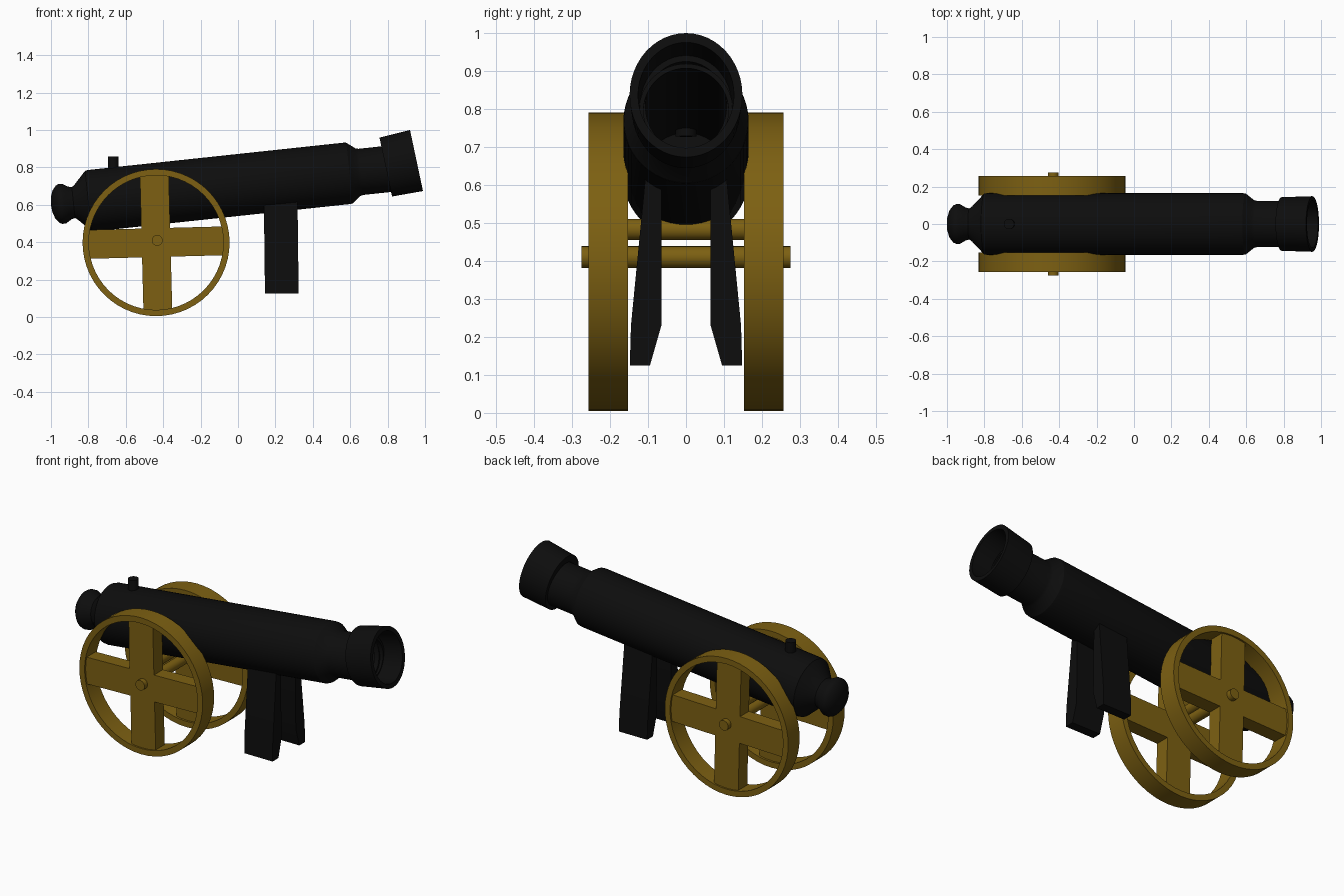
import bpy, bmesh, math
from mathutils import Matrix, Vector

if "Cube" in bpy.data.objects:
    bpy.data.objects.remove(bpy.data.objects["Cube"])


def material(name, color):
    m = bpy.data.materials.new(name)
    m.diffuse_color = (*color, 1)
    m.use_nodes = True
    m.node_tree.nodes["Principled BSDF"].inputs["Base Color"].default_value = m.diffuse_color
    return m


BLACK = material("black iron", (0.004, 0.004, 0.004))
WOOD = material("brown wood", (0.205, 0.118, 0.006))


def finish(bm, name, mat, matrix=Matrix()):
    bmesh.ops.remove_doubles(bm, verts=bm.verts, dist=1e-5)
    bmesh.ops.transform(bm, matrix=matrix, verts=bm.verts)
    bmesh.ops.recalc_face_normals(bm, faces=bm.faces)
    mesh = bpy.data.meshes.new(name)
    bm.to_mesh(mesh)
    bm.free()
    mesh.materials.append(mat)
    ob = bpy.data.objects.new(name, mesh)
    bpy.context.collection.objects.link(ob)
    bpy.ops.object.select_all(action='DESELECT')
    bpy.context.view_layer.objects.active = ob
    ob.select_set(True)
    bpy.ops.object.shade_smooth_by_angle(angle=math.radians(30))
    return ob


def lathe(name, profile, mat, matrix, closed=False, steps=48):
    """Spin (distance, radius) points around the local x axis."""
    bm = bmesh.new()
    vs = [bm.verts.new((s, 0, r)) for s, r in profile]
    edges = [bm.edges.new(p) for p in zip(vs, vs[1:])]
    if closed:
        edges.append(bm.edges.new((vs[-1], vs[0])))
    bmesh.ops.spin(bm, geom=vs + edges, cent=(0, 0, 0), axis=(1, 0, 0),
                   angle=math.tau, steps=steps, use_duplicate=False)
    return finish(bm, name, mat, matrix)


def prism(name, outline, offset, mat):
    """Extrude a flat outline of 3D points along an offset."""
    bm = bmesh.new()
    face = bm.faces.new([bm.verts.new(p) for p in outline])
    new = bmesh.ops.extrude_face_region(bm, geom=[face], use_keep_orig=True)["geom"]
    bmesh.ops.translate(bm, vec=offset,
                        verts=[v for v in new if isinstance(v, bmesh.types.BMVert)])
    return finish(bm, name, mat)


def rod(name, a, b, r, mat, steps=20):
    a, b = Vector(a), Vector(b)
    mtx = Matrix.Translation(a) @ (b - a).to_track_quat('X', 'Z').to_matrix().to_4x4()
    n = (b - a).length
    return lathe(name, [(0, 0), (0, r), (n, r), (n, 0)], mat, mtx, steps=steps)


# Hollow barrel with breech knob and narrow neck
barrel_mtx = Matrix.Translation((0, 0, 0.706)) @ Matrix.Rotation(math.radians(-6.1), 4, 'Y')
lathe("barrel", [(-1.006, 0), (-1.002, .04), (-.99, .075), (-.97, .1), (-.955, .107),
                 (-.935, .106), (-.905, .088), (-.885, .083), (-.87, .094),
                 (-.805, .162), (-.79, .165), (.585, .165), (.60, .163),
                 (.645, .128), (.66, .124), (.85, .124), (.85, .112),
                 (-.75, .112), (-.75, 0)], BLACK, barrel_mtx)

# Muzzle band, tilted a little more than the barrel
muzzle_mtx = (Matrix.Translation((.79, 0, .802)) @ Matrix.Rotation(math.radians(-12), 4, 'Y')
              @ Matrix.Diagonal((1, .89, 1, 1)))
lathe("muzzle", [(0, .161), (.168, .167), (.168, .142), (.03, .136), (.03, .12), (0, .12)],
      BLACK, muzzle_mtx, closed=True)

# Fuse through the top of the breech
rod("fuse", (-.664, 0, .728), (-.668, 0, .858), .028, BLACK)

# Wheels: rim and crossed spokes
HUB = (-.438, .398)
for side, tag in ((-1, "front"), (1, "back")):
    wheel_mtx = Matrix.Translation((HUB[0], side * .205, HUB[1])) @ Matrix.Rotation(math.pi / 2, 4, 'Z')
    lathe(tag + "_wheel_rim", [(-.052, .393), (.052, .393), (.052, .36), (-.052, .36)],
          WOOD, wheel_mtx, closed=True, steps=56)
    pts = []
    for k in range(4):
        a = math.radians(90 * k + 1.5)
        for u, v in ((.37, -.077), (.37, .077), (.077, .077)):
            pts.append((HUB[0] + u * math.cos(a) - v * math.sin(a), side * .165,
                        HUB[1] + u * math.sin(a) + v * math.cos(a)))
    prism(tag + "_wheel_spokes", pts, (0, side * .082, 0), WOOD)

    # Front support leg on this side
    outline = [(.105, .64), (.145, .23), (.148, .125), (.095, .125), (.065, .23), (.065, .64)]
    prism(tag + "_leg", [(.138 + (.64 - z) * .012, side * y, z) for y, z in outline],
          (.18, 0, 0), BLACK)

# Axle and the bar carrying the barrel
rod("axle", (-.432, -.275, .41), (-.432, .275, .41), .029, WOOD)
rod("barrel_rest", (-.44, -.17, .483), (-.44, .17, .483), .028, WOOD)
